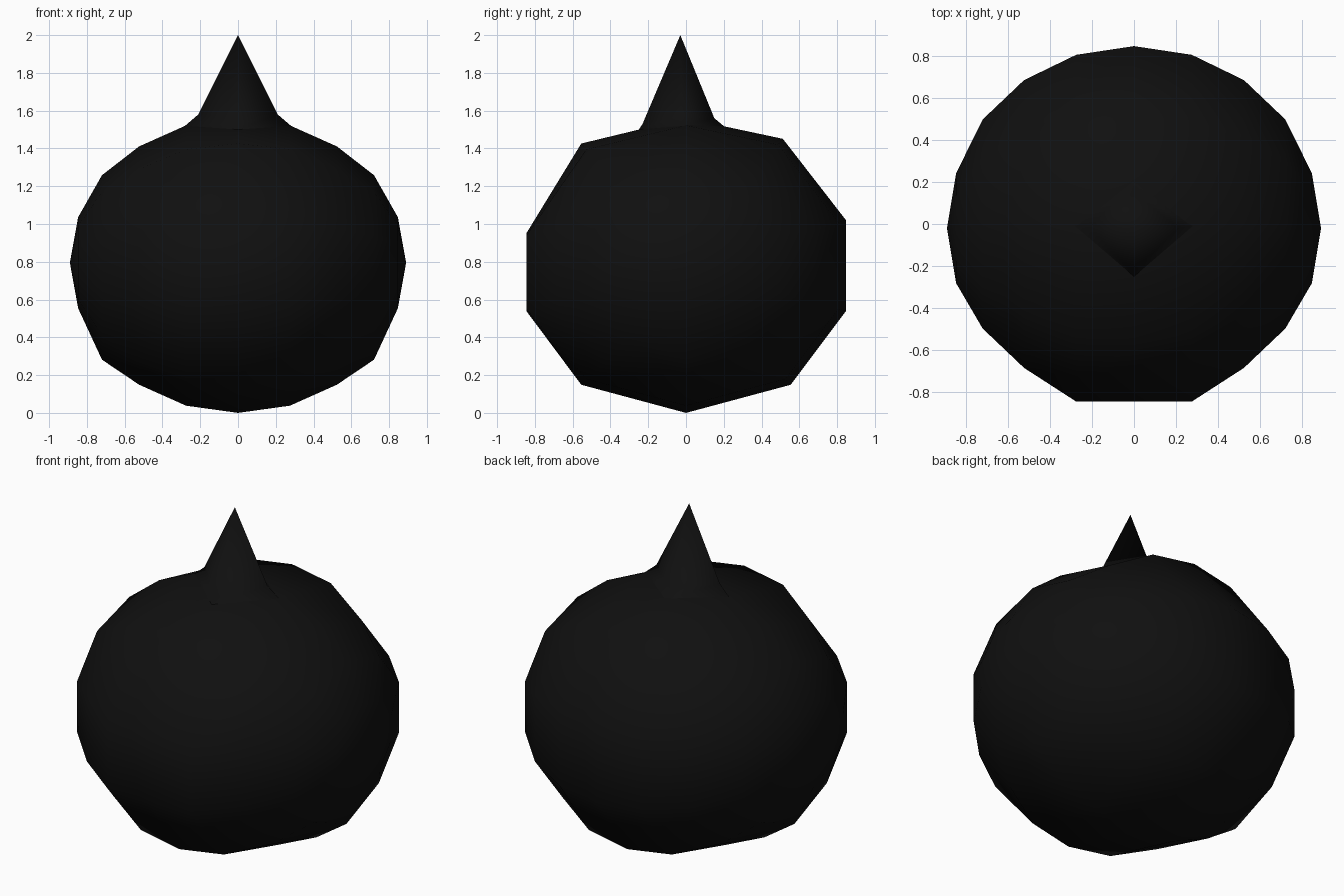
import bpy, bmesh
from math import radians
from mathutils import Matrix, Vector

if "Cube" in bpy.data.objects:
    bpy.data.objects.remove(bpy.data.objects["Cube"])

black = bpy.data.materials.new("soft black")
black.diffuse_color = (0.005, 0.005, 0.005, 1)
black.use_nodes = True
black.node_tree.nodes["Principled BSDF"].inputs["Base Color"].default_value = black.diffuse_color


def add_object(name, bm):
    bmesh.ops.recalc_face_normals(bm, faces=bm.faces)
    for f in bm.faces:
        f.smooth = True
    mesh = bpy.data.meshes.new(name)
    bm.to_mesh(mesh)
    bm.free()
    mesh.materials.append(black)
    ob = bpy.data.objects.new(name, mesh)
    bpy.context.collection.objects.link(ob)
    return ob


# Body: squashed ball with its poles on the left and right
bm = bmesh.new()
bmesh.ops.create_uvsphere(bm, u_segments=10, v_segments=10, radius=1)
bm.transform(Matrix.Rotation(radians(90), 4, 'Y'))
lowest = min(bm.verts, key=lambda v: v.co.z)
if abs(lowest.co.y) > 0.01:          # put a ridge at the bottom and top
    bm.transform(Matrix.Rotation(radians(18), 4, 'X'))
for v in bm.verts:
    v.co = Vector((v.co.x * 0.89, v.co.y * 0.89, 0.78 + v.co.z * 0.78))
    x, y, z = v.co
    if abs(x) < 0.3 and y < -0.7:    # flattened face
        v.co.y = -0.845
        if z > 0.8:
            v.co.z -= 0.07
    elif abs(x) < 0.3 and z > 1.3 and abs(y) > 0.3:   # fuller shoulders
        v.co.z += 0.04 if y > 0 else 0.015
        v.co.y *= 0.98 if y > 0 else 1.06
    elif abs(x) < 0.3 and z < 0.3 and abs(y) > 0.3:
        v.co.y *= 1.06
    elif 0.65 < abs(x) < 0.8:
        v.co.z += 0.02 if z > 0.8 else (-0.04 if z < 0.4 else 0)
    elif abs(x) > 0.8:
        v.co.y -= 0.02
        v.co.z += 0.015
add_object("body", bm)

# Four-sided tip with a small flare where it meets the body
bm = bmesh.new()
apex = bm.verts.new((0, -0.03, 2))
upper = [bm.verts.new(p) for p in
         ((0.21, -0.02, 1.58), (0, 0.15, 1.56), (-0.21, -0.02, 1.58), (0, -0.23, 1.53))]
lower = [bm.verts.new(p) for p in
         ((0.28, -0.01, 1.52), (0, 0.21, 1.51), (-0.28, -0.01, 1.52), (0, -0.25, 1.50))]
for i in range(4):
    j = (i + 1) % 4
    bm.faces.new((upper[i], upper[j], apex))
    bm.faces.new((lower[i], lower[j], upper[j], upper[i]))
add_object("pointed_tip", bm)
